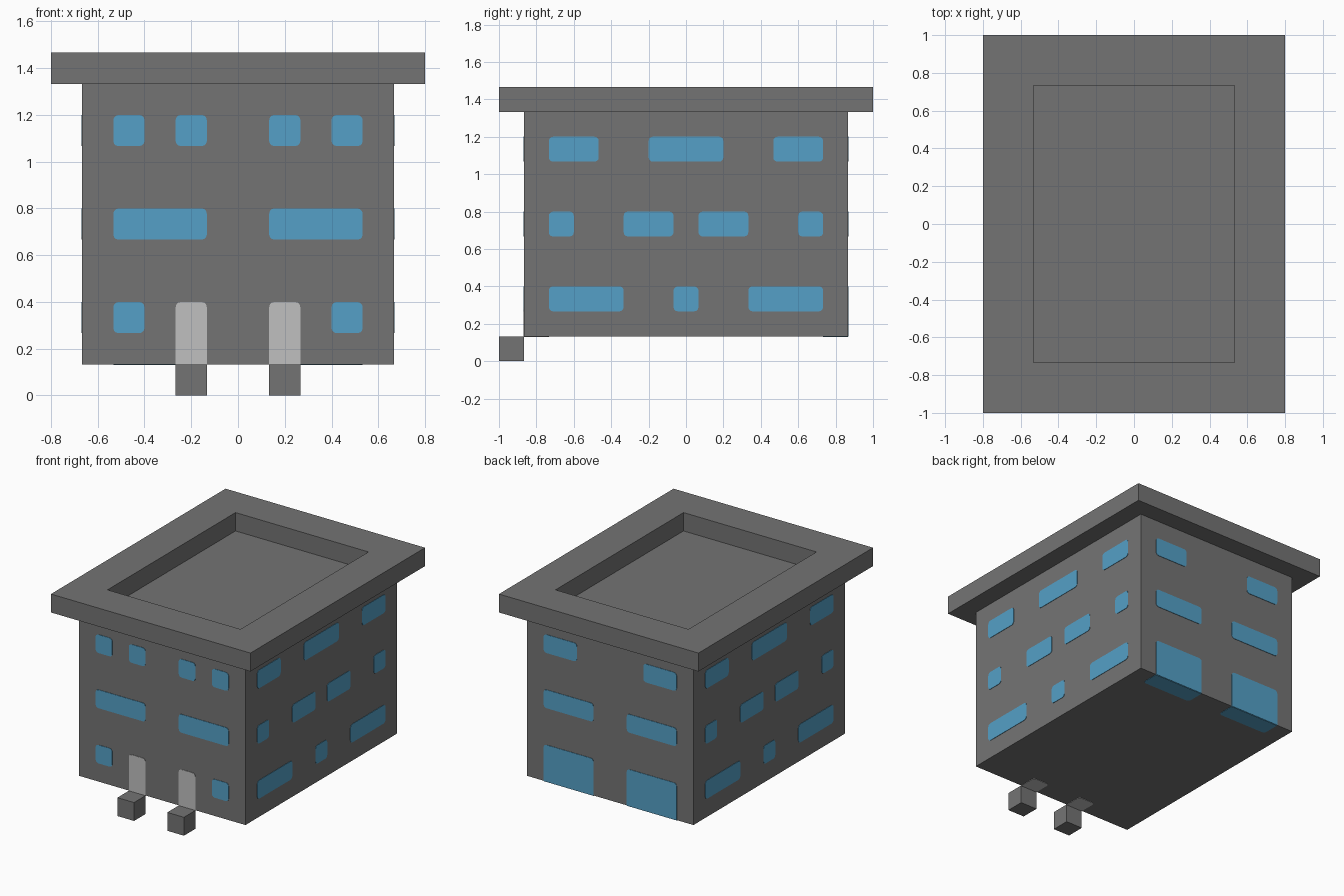
import bpy, bmesh, math
from mathutils import Vector

cube = bpy.data.objects.get("Cube")
if cube:
    bpy.data.objects.remove(cube, do_unlink=True)

U = 1 / 15          # building module
PLATE = 0.003       # thickness of glass and door plates
RADIUS = 0.022      # rounded corners of the openings


def material(name, rgb):
    m = bpy.data.materials.new(name)
    m.use_nodes = True
    m.diffuse_color = (*rgb, 1)
    bsdf = m.node_tree.nodes["Principled BSDF"]
    bsdf.inputs["Base Color"].default_value = (*rgb, 1)
    bsdf.inputs["Roughness"].default_value = 0.8
    return m


GREY = material("concrete grey", (0.175, 0.175, 0.175))
BLUE = material("window blue", (0.089, 0.352, 0.57))
LIGHT = material("door light grey", (0.527, 0.527, 0.527))


def finish(name, bm, mat):
    bmesh.ops.recalc_face_normals(bm, faces=bm.faces)
    mesh = bpy.data.meshes.new(name)
    bm.to_mesh(mesh)
    bm.free()
    mesh.materials.append(mat)
    obj = bpy.data.objects.new(name, mesh)
    bpy.context.collection.objects.link(obj)
    return obj


def box(name, lo, hi, mat):
    """Box between two corners given in modules."""
    bm = bmesh.new()
    bmesh.ops.create_cube(bm, size=1)
    for v in bm.verts:
        v.co = Vector([(l + (h - l) * (c + 0.5)) * U for l, h, c in zip(lo, hi, v.co)])
    return finish(name, bm, mat)


def outline(a0, a1, b0, b1, round_bottom):
    """Rectangle with rounded corners; the bottom pair can stay square."""
    pts = []
    corners = ((a1, b0, -90), (a1, b1, 0), (a0, b1, 90), (a0, b0, 180))
    for a, b, start in corners:
        if b == b0 and not round_bottom:
            pts.append((a, b))
            continue
        ca = a - RADIUS if a == a1 else a + RADIUS
        cb = b - RADIUS if b == b1 else b + RADIUS
        for i in range(4):
            t = math.radians(start + i * 30)
            pts.append((ca + RADIUS * math.cos(t), cb + RADIUS * math.sin(t)))
    return pts


def plates(name, place, rects, mat, round_bottom=True):
    """Thin plates; place(a, b, d) maps wall coordinates and height d to space."""
    bm = bmesh.new()
    for rect in rects:
        pts = outline(*[c * U for c in rect], round_bottom)
        base = [bm.verts.new(place(a, b, 0)) for a, b in pts]
        top = [bm.verts.new(place(a, b, PLATE)) for a, b in pts]
        bm.faces.new(base[::-1])
        bm.faces.new(top)
        for i in range(len(pts)):
            j = (i + 1) % len(pts)
            bm.faces.new((base[i], base[j], top[j], top[i]))
    return finish(name, bm, mat)


def mirrored(rects):
    return rects + [(-a1, -a0, b0, b1) for a0, a1, b0, b1 in rects]


# Wall placements
WX, WY, WZ = 10 * U, 13 * U, 2 * U
front = lambda a, b, d: (a, -WY - d, b)
back = lambda a, b, d: (a, WY + d, b)
left = lambda a, b, d: (WX + d, a, b)
right = lambda a, b, d: (-WX - d, a, b)
under_front = lambda a, b, d: (a, -WY + b, WZ - d)
under_back = lambda a, b, d: (a, WY - b, WZ - d)

# Main block and entrance steps
box("building_body", (-10, -13, 2), (10, 13, 20), GREY)
for side, x in (("left", 2), ("right", -4)):
    box(side + "_front_step", (x, -15, 0), (x + 2, -13, 2), GREY)

# Overhanging roof parapet: a closed ring around the sunken roof
bm = bmesh.new()
rings = [[bm.verts.new((sx * x * U, sy * y * U, z * U))
          for sx, sy in ((-1, -1), (1, -1), (1, 1), (-1, 1))]
         for x, y, z in ((12, 15, 20), (12, 15, 22), (8, 11, 22), (8, 11, 20))]
for i in range(4):
    for j in range(4):
        p, q, k = rings[i], rings[(i + 1) % 4], (j + 1) % 4
        bm.faces.new((p[j], p[k], q[k], q[j]))
finish("roof_parapet", bm, GREY)

# Windows: (start, end, bottom, top) in modules
plates("front_windows", front, mirrored(
    [(2, 4, 16, 18), (6, 8, 16, 18), (2, 8, 10, 12), (6, 8, 4, 6)]), BLUE)
plates("back_windows", back, mirrored([(4, 8, 16, 18), (2, 8, 10, 12)]), BLUE)
side_rects = mirrored([(7, 11, 16, 18), (1, 5, 10, 12), (9, 11, 10, 12), (5, 11, 4, 6)])
side_rects += [(-3, 3, 16, 18), (-1, 1, 4, 6)]
plates("left_windows", left, side_rects, BLUE)
plates("right_windows", right, side_rects, BLUE)

# Doors, each with a sill wrapping under the block
plates("front_doors", front, mirrored([(2, 4, 2, 6)]), LIGHT, False)
plates("front_door_sills", under_front, mirrored([(2, 4, 0, 2)]), LIGHT, False)
plates("back_garage_doors", back, mirrored([(2, 8, 2, 6)]), BLUE, False)
plates("back_garage_sills", under_back, mirrored([(2, 8, 0, 2)]), BLUE, False)
